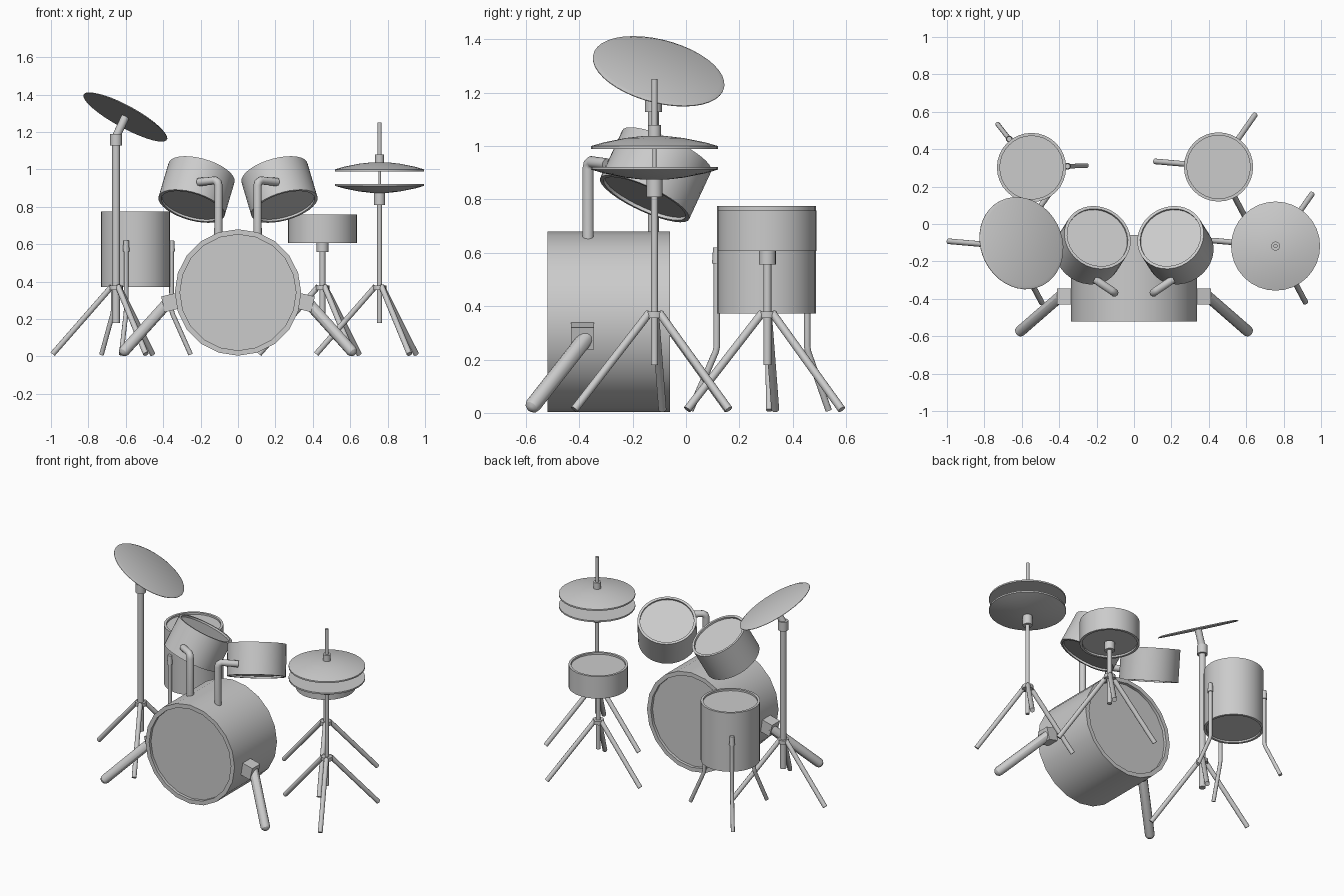
import bpy, bmesh, math
from mathutils import Vector, Matrix

if "Cube" in bpy.data.objects:
    bpy.data.objects.remove(bpy.data.objects["Cube"])


def lathe(name, profile, base, axis=(0, 0, 1), sides=32):
    """Spin (radius, height) points around an axis starting at base."""
    bm = bmesh.new()
    q = Vector((0, 0, 1)).rotation_difference(Vector(axis).normalized())
    rings = []
    for r, h in profile:
        n = 1 if r == 0 else sides
        rings.append([bm.verts.new(Vector(base) + q @ Vector((
            r * math.cos(2 * math.pi * i / sides),
            r * math.sin(2 * math.pi * i / sides), h))) for i in range(n)])
    for a, b in zip(rings, rings[1:]):
        for i in range(sides):
            j = (i + 1) % sides
            if len(a) == 1:
                bm.faces.new((a[0], b[i], b[j]))
            elif len(b) == 1:
                bm.faces.new((a[i], a[j], b[0]))
            else:
                bm.faces.new((a[i], a[j], b[j], b[i]))
    bmesh.ops.recalc_face_normals(bm, faces=bm.faces)
    return finish(name, bm)


def finish(name, bm):
    me = bpy.data.meshes.new(name)
    bm.to_mesh(me)
    bm.free()
    me.shade_smooth()
    me.set_sharp_from_angle(angle=math.radians(30))
    ob = bpy.data.objects.new(name, me)
    bpy.context.collection.objects.link(ob)
    return ob


def rod(name, p, q, r, r2=None, sides=16):
    p, q = Vector(p), Vector(q)
    d = q - p
    r2 = r if r2 is None else r2
    return lathe(name, [(0, 0), (r, 0), (r2, d.length), (0, d.length)], p, d, sides)


def drum(name, p, q, r, rim=0.016, recess=0.012, sides=32):
    """Shell with raised rims and recessed heads at both ends."""
    p, q = Vector(p), Vector(q)
    h, ri = (q - p).length, r - rim
    lathe(name, [(0, recess), (ri, recess), (ri, 0), (r, 0), (r, h), (ri, h),
                 (ri, h - recess), (0, h - recess)], p, q - p, sides)


def pipe(name, points, r):
    """Bent tube along a path."""
    cu = bpy.data.curves.new(name, 'CURVE')
    cu.dimensions = '3D'
    cu.bevel_depth = r
    cu.bevel_resolution = 3
    cu.use_fill_caps = True
    sp = cu.splines.new('POLY')
    sp.points.add(len(points) - 1)
    for pt, co in zip(sp.points, points):
        pt.co = (*co, 1)
    sp.use_smooth = True
    ob = bpy.data.objects.new(name, cu)
    bpy.context.collection.objects.link(ob)


def tripod(name, x, y, top, r):
    """Pole, leg collar and three splayed legs."""
    rod(name + "_pole", (x, y, 0.18), (x, y, top), r)
    rod(name + "_leg_collar", (x, y, 0.355), (x, y, 0.38), 0.036)
    for i, deg in enumerate((175, 55, 298)):
        c, s = math.cos(math.radians(deg)), math.sin(math.radians(deg))
        rod(f"{name}_leg_{i + 1}", (x + 0.022 * c, y + 0.022 * s, 0.375),
            (x + 0.34 * c, y + 0.34 * s, 0.013), 0.015)


# Bass drum
drum("bass_drum", (0, -0.52, 0.342), (0, -0.06, 0.342), 0.338, 0.028, 0.02, 20)

for s, side in ((-1, "left"), (1, "right")):
    # Bass drum spur bracket and leg
    bm = bmesh.new()
    bmesh.ops.create_cube(bm, size=1, matrix=Matrix.Translation((s * 0.362, -0.388, 0.288))
                          @ Matrix.Rotation(s * math.radians(14), 4, 'Y')
                          @ Matrix.Diagonal((0.08, 0.085, 0.085, 1)))
    finish(f"bass_bracket_{side}", bm)
    a, b = Vector((s * 0.375, -0.37, 0.288)), Vector((s * 0.607, -0.572, 0.03))
    n = (b - a).length
    lathe(f"bass_leg_{side}", [(0, 0), (0.03, 0), (0.03, n), (0.026, n + 0.014),
                               (0.015, n + 0.024), (0, n + 0.028)], a, b - a, 12)
    # Rack tom tilted towards the player, and its mount
    drum(f"rack_tom_{side}", (s * 0.248, -0.155, 0.803), (s * 0.195, -0.072, 0.982), 0.184)
    pipe(f"tom_mount_{side}", [(s * 0.105, -0.367, 0.65), (s * 0.105, -0.367, 0.915),
                               (s * 0.109, -0.364, 0.932), (s * 0.122, -0.354, 0.941),
                               (s * 0.21, -0.295, 0.932)], 0.022)

# Floor tom with three bent legs
fx, fy = -0.548, 0.302
drum("floor_tom", (fx, fy, 0.372), (fx, fy, 0.775), 0.185)
for i, deg in enumerate((2, 128, 255)):
    c, s = math.cos(math.radians(deg)), math.sin(math.radians(deg))
    at = lambda r, z: (fx + r * c, fy + r * s, z)
    rod(f"floor_tom_bracket_{i + 1}", at(0.193, 0.56), at(0.193, 0.62), 0.018, 0.014)
    pipe(f"floor_tom_leg_{i + 1}", [at(0.193, 0.56), at(0.193, 0.25), at(0.197, 0.23),
                                    at(0.295, 0.01)], 0.0125)

# Snare on its stand
sx, sy = 0.452, 0.305
drum("snare_drum", (sx, sy, 0.607), (sx, sy, 0.758), 0.185)
tripod("snare_stand", sx, sy, 0.61, 0.015)
rod("snare_stand_cup", (sx, sy, 0.557), (sx, sy, 0.612), 0.032)

# Hi-hat stand with a facing pair of cymbals
hx, hy = 0.757, -0.118
tripod("hihat_stand", hx, hy, 0.83, 0.013)
rod("hihat_cup", (hx, hy, 0.81), (hx, hy, 0.882), 0.03)
rod("hihat_rod", (hx, hy, 0.83), (hx, hy, 1.05), 0.007)
rod("hihat_top_rod", (hx, hy, 1.03), (hx, hy, 1.252), 0.011)
rod("hihat_clutch", (hx, hy, 1.03), (hx, hy, 1.08), 0.024)
bowl = [(0, 0), (0.238, 0), (0.238, 0.01), (0.19, 0.024), (0.11, 0.04), (0.05, 0.047), (0, 0.048)]
lathe("hihat_top_cymbal", bowl, (hx, hy, 0.99))
lathe("hihat_bottom_cymbal", bowl, (hx, hy, 0.922), (0, 0, -1))

# Crash cymbal, tilted on its stand
cx, cy = -0.652, -0.122
tripod("crash_stand", cx, cy, 1.15, 0.021)
rod("crash_collar", (cx, cy, 1.128), (cx, cy, 1.19), 0.032)
rod("crash_tilter", (cx, cy, 1.175), (-0.602, -0.103, 1.281), 0.022)
lathe("crash_cymbal", [(0, 0), (0.253, 0), (0.253, 0.003), (0.235, 0.01), (0, 0.012)],
      (-0.603, -0.103, 1.279), (0.465, 0.225, 0.856), 40)
